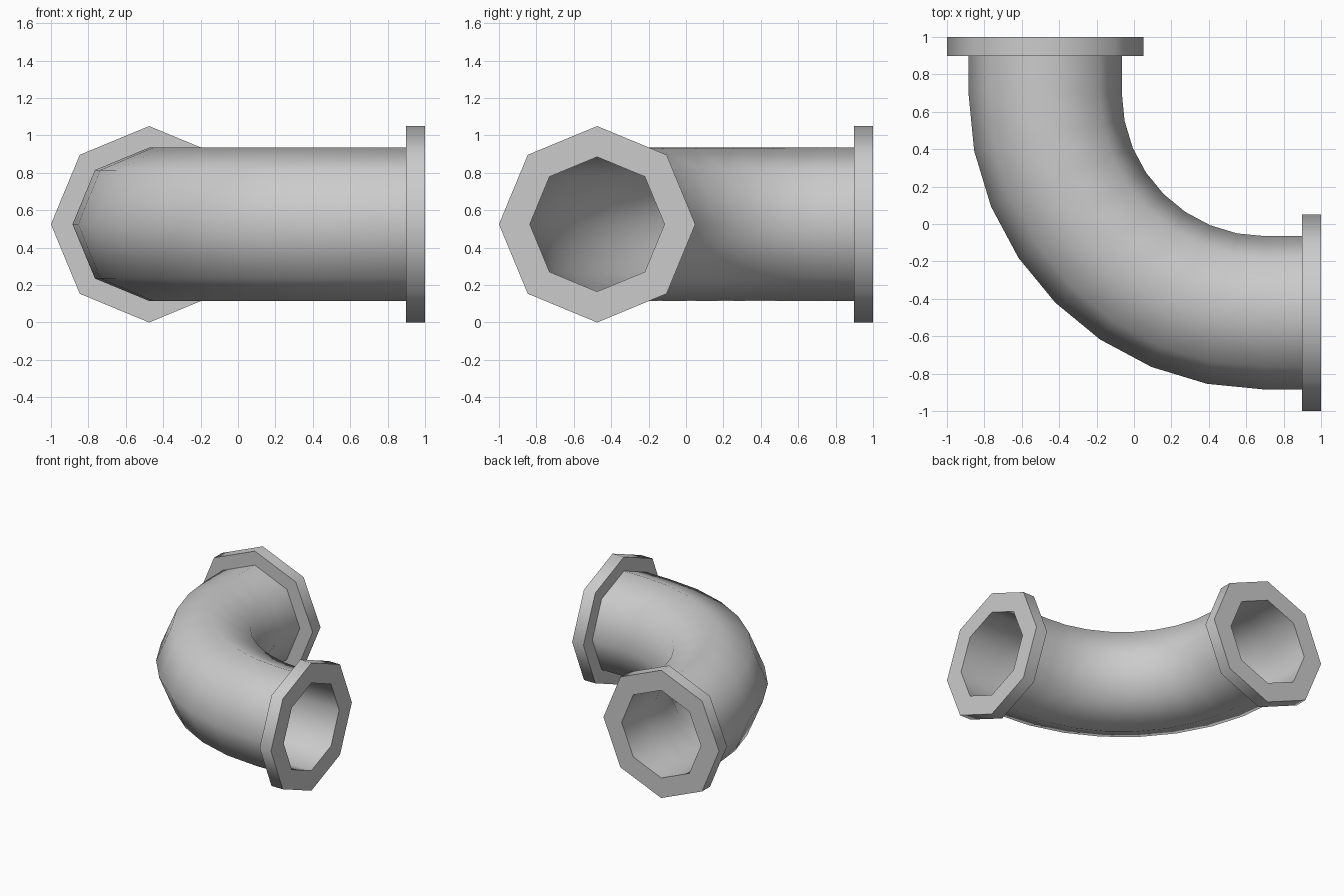
import bpy, bmesh
from math import sin, cos, pi, radians

if "Cube" in bpy.data.objects:
    bpy.data.objects.remove(bpy.data.objects["Cube"])

SIDES = 8
Z = 0.525            # axis height
BEND = 0.70          # bend centre at (BEND, BEND)
R_BEND = 1.175       # centreline radius
R_PIPE, R_BORE, R_FLANGE = 0.41, 0.36, 0.525
END, BACK = 1.0, 0.897
AXIS = BEND - R_BEND


def station(x, y, a):
    # a = direction from the bend centre to the centreline
    return (x, y, a)


# Centreline stations: straight end, quarter bend, straight end
start, start_back = station(AXIS, END, pi), station(AXIS, BACK, pi)
stop, stop_back = station(END, AXIS, 1.5 * pi), station(BACK, AXIS, 1.5 * pi)
bend = []
for i in range(9):
    a = pi + i * pi / 16
    bend.append(station(BEND + R_BEND * cos(a), BEND + R_BEND * sin(a), a))

# Rings around the wall: flange, outer skin, flange, then back along the bore
rings = [(start, R_BORE), (start, R_FLANGE), (start_back, R_FLANGE), (start_back, R_PIPE)]
rings += [(s, R_PIPE) for s in bend]
rings += [(stop_back, R_PIPE), (stop_back, R_FLANGE), (stop, R_FLANGE), (stop, R_BORE)]
rings += [(s, R_BORE) for s in reversed(bend)]

bm = bmesh.new()
loops = []
for (x, y, a), r in rings:
    loop = []
    for k in range(SIDES):
        t = 2 * pi * k / SIDES
        h = r * cos(t)
        loop.append(bm.verts.new((x + h * cos(a), y + h * sin(a), Z + r * sin(t))))
    loops.append(loop)
for i, p in enumerate(loops):
    q = loops[(i + 1) % len(loops)]
    for k in range(SIDES):
        n = (k + 1) % SIDES
        bm.faces.new((p[k], p[n], q[n], q[k]))
bmesh.ops.recalc_face_normals(bm, faces=bm.faces)

# Flanged pipe elbow, one watertight shell
mesh = bpy.data.meshes.new("flanged_pipe_elbow")
bm.to_mesh(mesh)
bm.free()
obj = bpy.data.objects.new("flanged_pipe_elbow", mesh)
bpy.context.collection.objects.link(obj)
bpy.context.view_layer.objects.active = obj
obj.select_set(True)
bpy.ops.object.shade_smooth_by_angle(angle=radians(50))
